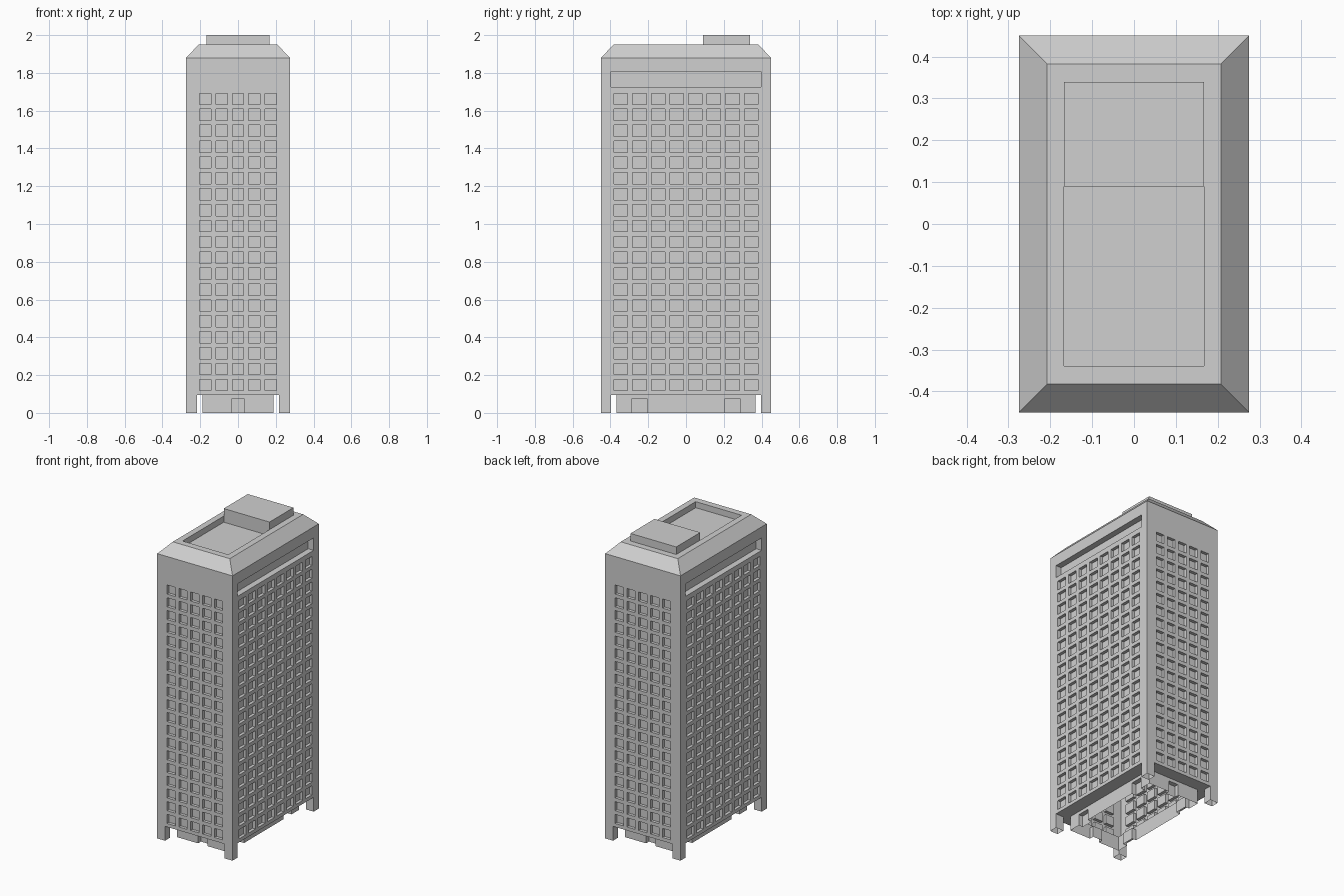
import bpy
import bmesh
from mathutils import Vector

if "Cube" in bpy.data.objects:
    bpy.data.objects.remove(bpy.data.objects["Cube"])

HALF_X, HALF_Y = 0.275, 0.45      # tower footprint
PILLAR_X, PILLAR_Y = 0.218, 0.397  # inner pillar corners
LOBBY_X, LOBBY_Y = 0.188, 0.367
SOFFIT, EAVES, ROOF = 0.095, 1.88, 1.95
UP = Vector((0, 0, 1))

concrete = bpy.data.materials.new("light_grey_concrete")
concrete.use_nodes = True
GREY = (0.63, 0.63, 0.63, 1)
concrete.diffuse_color = GREY
concrete.node_tree.nodes["Principled BSDF"].inputs["Base Color"].default_value = GREY


def finish(bm, name):
    bmesh.ops.remove_doubles(bm, verts=bm.verts, dist=1e-5)
    mesh = bpy.data.meshes.new(name)
    bm.to_mesh(mesh)
    bm.free()
    mesh.materials.append(concrete)
    obj = bpy.data.objects.new(name, mesh)
    bpy.context.collection.objects.link(obj)
    return obj


def quad(bm, points):
    bm.faces.new([bm.verts.new(p) for p in points])


def spans(centre_limit, count, size):
    """Evenly spaced (low, high) spans, symmetric about zero."""
    step = 2 * centre_limit / (count - 1)
    centres = [-centre_limit + i * step for i in range(count)]
    return [(c - size / 2, c + size / 2) for c in centres]


def inside(value, ranges):
    return any(a < value < b for a, b in ranges)


def relief_wall(bm, normal, distance, us, vs, depth_at):
    """Grid wall whose cells are sunk by depth_at(u, v); None leaves a hole."""
    n = Vector(normal)
    t = UP.cross(n)
    us, vs = sorted(set(us)), sorted(set(vs))

    def at(u, v, d):
        return n * (distance - d) + t * u + UP * v

    depth = [[depth_at((a + b) / 2, (c + d) / 2) for c, d in zip(vs, vs[1:])]
             for a, b in zip(us, us[1:])]
    for i, column in enumerate(depth):
        for j, d in enumerate(column):
            if d is None:
                continue
            u0, u1, v0, v1 = us[i], us[i + 1], vs[j], vs[j + 1]
            quad(bm, [at(u0, v0, d), at(u1, v0, d), at(u1, v1, d), at(u0, v1, d)])
            # reveals between neighbouring cells of different depth
            e = depth[i + 1][j] if i + 1 < len(depth) else None
            if e is not None and e != d:
                quad(bm, [at(u1, v0, d), at(u1, v0, e), at(u1, v1, e), at(u1, v1, d)])
            e = column[j + 1] if j + 1 < len(column) else None
            if e is not None and e != d:
                quad(bm, [at(u0, v1, d), at(u1, v1, d), at(u1, v1, e), at(u0, v1, e)])


# Window layout
rows = [(a + 0.905, b + 0.905) for a, b in spans(0.757, 19, 0.06)]
narrow_columns = spans(0.173, 5, 0.06)
wide_columns = spans(0.345, 8, 0.072)
slot = (1.725, 1.807)

# Each side: normal, wall distance, half width, pillar edge, columns, slot,
# lobby distance, lobby half width, doors
narrow = (HALF_Y, HALF_X, PILLAR_X, narrow_columns, False,
          LOBBY_Y, LOBBY_X, [(-0.035, 0.035)])
wide = (HALF_X, HALF_Y, PILLAR_Y, wide_columns, True,
        LOBBY_X, LOBBY_Y, spans(0.247, 2, 0.084))
sides = [((0, -1, 0), narrow), ((0, 1, 0), narrow),
         ((1, 0, 0), wide), ((-1, 0, 0), wide)]

# Tower walls with window recesses, long slots and pillar feet
walls, lobby = bmesh.new(), bmesh.new()
for normal, (dist, half, pillar, columns, has_slot, ldist, lhalf, doors) in sides:
    def wall_depth(u, v):
        if v < SOFFIT:
            return None if abs(u) < pillar else 0
        if has_slot and slot[0] < v < slot[1] and abs(u) < pillar:
            return 0.04
        return 0.02 if inside(u, columns) and inside(v, rows) else 0

    us = [-half, -pillar, pillar, half] + [e for c in columns for e in c]
    vs = [0, SOFFIT, EAVES, *slot] + [e for r in rows for e in r]
    relief_wall(walls, normal, dist, us, vs, wall_depth)

    # Recessed lobby with sunk doors
    relief_wall(lobby, normal, ldist,
                [-lhalf, lhalf] + [e for d in doors for e in d],
                [0, 0.074, SOFFIT],
                lambda u, v: 0.03 if inside(u, doors) and v < 0.074 else 0)
finish(walls, "tower_walls")
finish(lobby, "lobby_walls")

# Inner faces of the corner pillars
pillars = bmesh.new()
for sx in (-1, 1):
    for sy in (-1, 1):
        px, py = sx * PILLAR_X, sy * PILLAR_Y
        for a, b in (((sx * HALF_X, py), (px, py)), ((px, py), (px, sy * HALF_Y))):
            points = [(*a, 0), (*b, 0), (*b, SOFFIT), (*a, SOFFIT)]
            quad(pillars, points if sx * sy < 0 else points[::-1])
pillar_obj = finish(pillars, "corner_pillars")

# Soffit ring around the lobby, open above the pillars
soffit = bmesh.new()
xs = [-HALF_X, -PILLAR_X, -LOBBY_X, LOBBY_X, PILLAR_X, HALF_X]
ys = [-HALF_Y, -PILLAR_Y, -LOBBY_Y, LOBBY_Y, PILLAR_Y, HALF_Y]
for i in range(5):
    for j in range(5):
        if (i in (0, 4) and j in (0, 4)) or (i == 2 and j == 2):
            continue
        x0, x1, y0, y1 = xs[i], xs[i + 1], ys[j], ys[j + 1]
        quad(soffit, [(x0, y0, SOFFIT), (x0, y1, SOFFIT), (x1, y1, SOFFIT), (x1, y0, SOFFIT)])
finish(soffit, "soffit")


# Sloped roof edge, parapet and sunken roof deck
def rectangle(x, y, z):
    return [(-x, -y, z), (x, -y, z), (x, y, z), (-x, y, z)]


DECK_X, DECK_Y, DECK = 0.167, 0.34, 1.91
roof = bmesh.new()
rings = [rectangle(HALF_X, HALF_Y, EAVES), rectangle(0.208, 0.383, ROOF),
         rectangle(DECK_X, DECK_Y, ROOF), rectangle(DECK_X, DECK_Y, DECK)]
for low, high in zip(rings, rings[1:]):
    for k in range(4):
        m = (k + 1) % 4
        quad(roof, [low[k], low[m], high[m], high[k]])
quad(roof, rings[-1])
finish(roof, "roof")

# Plant room on the back of the roof
room = bmesh.new()
bmesh.ops.create_cube(room, size=1)
front, top = 0.09, 2.0
bmesh.ops.scale(room, verts=room.verts, vec=(2 * DECK_X, DECK_Y - front, top - DECK))
bmesh.ops.translate(room, verts=room.verts,
                    vec=(0, (DECK_Y + front) / 2, (top + DECK) / 2))
finish(room, "plant_room")
